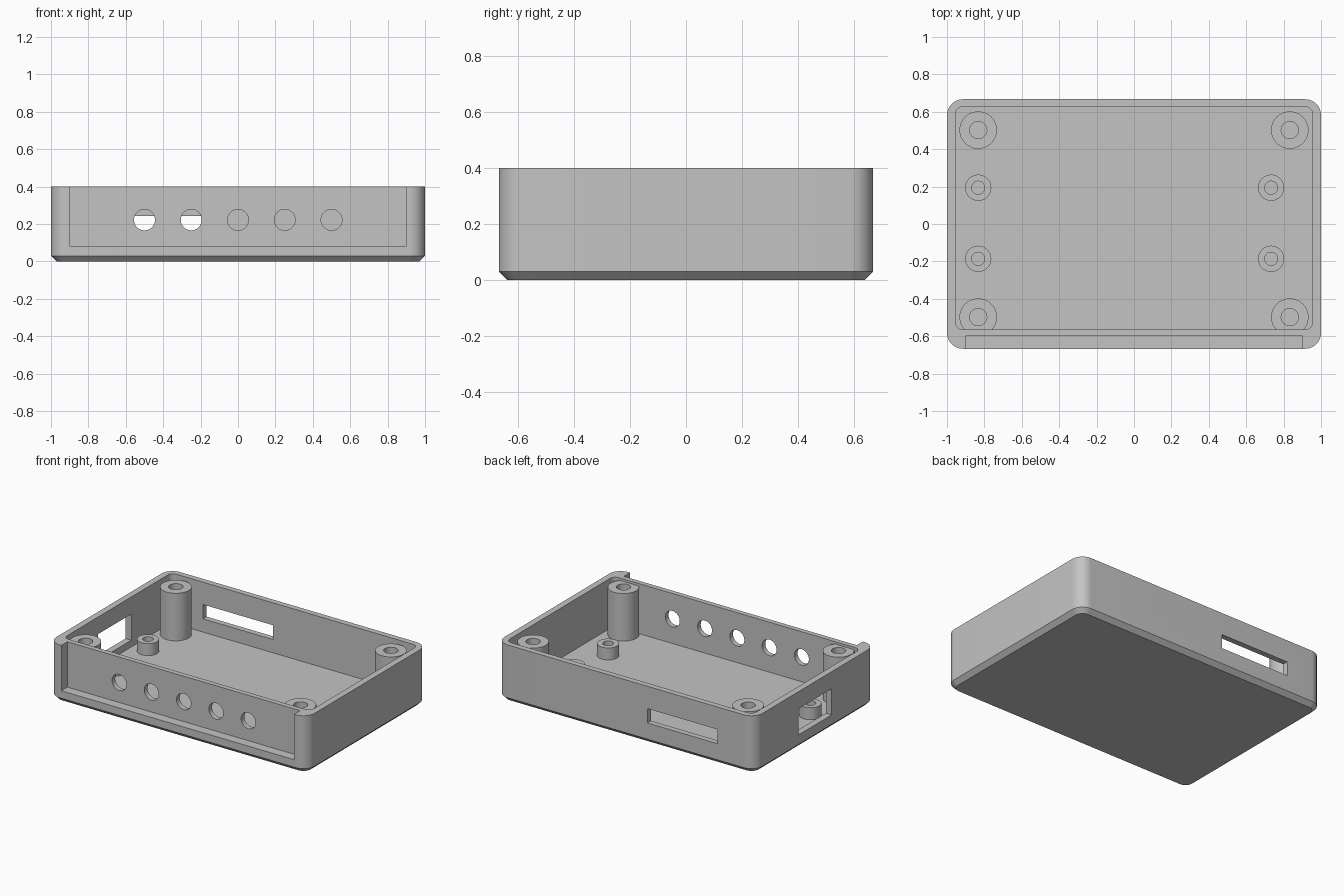
import bpy, bmesh, math

cube = bpy.data.objects.get("Cube")
if cube:
    bpy.data.objects.remove(cube, do_unlink=True)

grey = bpy.data.materials.new("light grey plastic")
grey.use_nodes = True
colour = (0.55, 0.55, 0.55, 1)
grey.diffuse_color = colour
grey.node_tree.nodes["Principled BSDF"].inputs["Base Color"].default_value = colour


def make_object(name, bm):
    bmesh.ops.recalc_face_normals(bm, faces=bm.faces)
    mesh = bpy.data.meshes.new(name)
    bm.to_mesh(mesh)
    bm.free()
    mesh.materials.append(grey)
    obj = bpy.data.objects.new(name, mesh)
    bpy.context.collection.objects.link(obj)
    return obj


def rounded_outline(hx, hy, radius, steps=12):
    points = []
    for i, (sx, sy) in enumerate([(1, 1), (-1, 1), (-1, -1), (1, -1)]):
        for k in range(steps + 1):
            a = math.pi / 2 * (i + k / steps)
            points.append((sx * (hx - radius) + radius * math.cos(a),
                           sy * (hy - radius) + radius * math.sin(a)))
    return points


def rounded_block(name, sections, centre_y=0):
    """Stack rounded rectangles given as (half x, half y, radius, z)."""
    bm = bmesh.new()
    rings = [[bm.verts.new((x, y + centre_y, z)) for x, y in rounded_outline(hx, hy, r)]
             for hx, hy, r, z in sections]
    for low, high in zip(rings, rings[1:]):
        for i in range(len(low)):
            bm.faces.new((low[i - 1], low[i], high[i], high[i - 1]))
    bm.faces.new(rings[0])
    bm.faces.new(rings[-1])
    return make_object(name, bm)


def box(name, low, high):
    bm = bmesh.new()
    bmesh.ops.create_cube(bm, size=1)
    for v in bm.verts:
        v.co = [lo if c < 0 else hi for c, lo, hi in zip(v.co, low, high)]
    return make_object(name, bm)


def front_hole(x):
    bm = bmesh.new()
    bmesh.ops.create_cone(bm, cap_ends=True, segments=48, radius1=0.056, radius2=0.056, depth=0.2)
    for v in bm.verts:
        v.co = (v.co.x + x, v.co.z - 0.58, v.co.y + 0.222)
    return make_object("hole_cutter", bm)


def hollow_post(name, x, y, outer, inner, top):
    """Turn a tube with a blind screw hole, its foot sunk into the floor."""
    bm = bmesh.new()
    profile = [(0, 0.02), (outer, 0.02), (outer, top), (inner, top), (inner, FLOOR), (0, FLOOR)]
    verts = [bm.verts.new((x + r, y, z)) for r, z in profile]
    edges = [bm.edges.new(pair) for pair in zip(verts, verts[1:])]
    bmesh.ops.spin(bm, geom=verts + edges, cent=(x, y, 0), axis=(0, 0, 1),
                   angle=2 * math.pi, steps=48)
    bmesh.ops.remove_doubles(bm, verts=bm.verts, dist=0.0005)
    return make_object(name, bm)


FLOOR = 0.05

# Case body with chamfered base
body = rounded_block("case_body", [(0.97, 0.637, 0.055, 0), (1, 0.667, 0.085, 0.03),
                                   (1, 0.667, 0.085, 0.4)])

# Cavity, panel recess, openings
cutters = [
    rounded_block("cavity_cutter", [(0.955, 0.596, 0.04, FLOOR), (0.955, 0.596, 0.04, 0.5)], 0.031),
    box("panel_recess_cutter", (-0.902, -0.8, 0.082), (0.902, -0.6, 0.5)),
    box("back_slot_cutter", (-0.71, 0.5, 0.143), (-0.168, 0.8, 0.243)),
    box("side_window_cutter", (-1.1, -0.183, 0.097), (-0.9, 0.183, 0.28)),
]
cutters += [front_hole(0.25 * i) for i in range(-2, 3)]
for cutter in cutters:
    mod = body.modifiers.new(cutter.name, "BOOLEAN")
    mod.operation = "DIFFERENCE"
    mod.solver = "EXACT"
    mod.object = cutter

# Bake the cuts and drop the cutters
bpy.context.view_layer.update()
graph = bpy.context.evaluated_depsgraph_get()
cut_mesh = bpy.data.meshes.new_from_object(body.evaluated_get(graph))
body.modifiers.clear()
body.data = cut_mesh
for cutter in cutters:
    bpy.data.objects.remove(cutter, do_unlink=True)

# Tall lid posts and short board standoffs
parts = [body]
for end, sy in (("back", 1), ("front", -1)):
    for side, sx in (("left", 1), ("right", -1)):
        parts.append(hollow_post(f"lid_post_{end}_{side}", 0.833 * sx, 0.5 * sy + 0.002,
                                 0.1, 0.046, 0.383))
        parts.append(hollow_post(f"board_standoff_{end}_{side}", 0.783 * sx - 0.05,
                                 0.19 * sy + 0.004, 0.07, 0.035, 0.134))

# Smooth the round walls, keep edges sharp
bpy.ops.object.select_all(action="DESELECT")
for part in parts:
    part.select_set(True)
bpy.context.view_layer.objects.active = body
bpy.ops.object.shade_smooth_by_angle(angle=math.radians(30))
